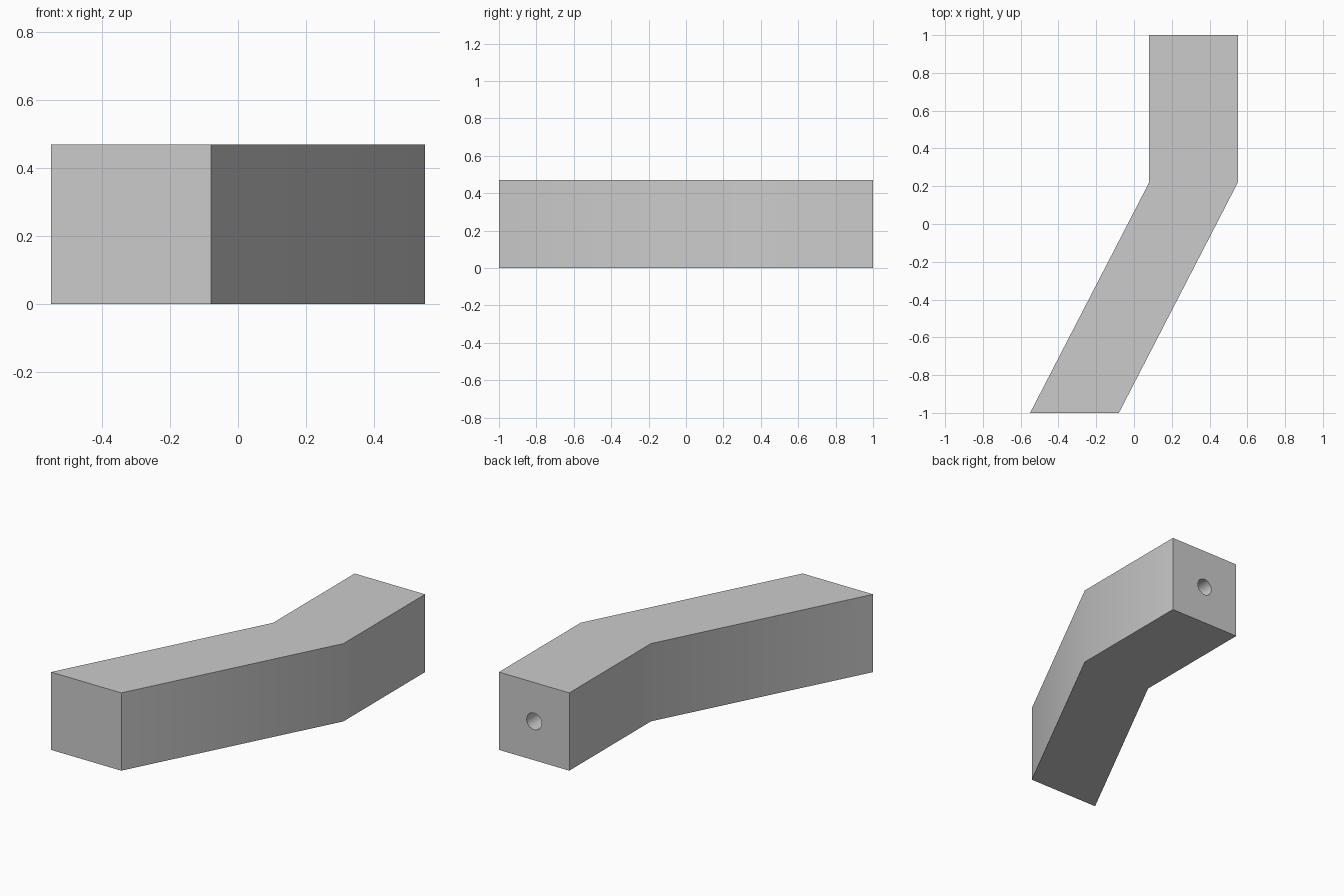
import bpy
import bmesh
import math

if "Cube" in bpy.data.objects:
    bpy.data.objects.remove(bpy.data.objects["Cube"])

H = 0.47            # bar height
HOLE_R = 0.05       # bore radius
HOLE_DEPTH = 0.3    # bore depth from the back end

grey = bpy.data.materials.new("plain_grey")
grey.diffuse_color = (0.6, 0.6, 0.6, 1)
grey.use_nodes = True
grey.node_tree.nodes["Principled BSDF"].inputs["Base Color"].default_value = grey.diffuse_color

# Bent square bar: plan outline extruded upward
outline = [(-0.55, -1), (-0.08, -1), (0.55, 0.22), (0.55, 1), (0.08, 1), (0.08, 0.22)]
bm = bmesh.new()
base = bm.faces.new([bm.verts.new((x, y, 0)) for x, y in outline])
ext = bmesh.ops.extrude_face_region(bm, geom=[base])
for v in ext["geom"]:
    if isinstance(v, bmesh.types.BMVert):
        v.co.z = H
bmesh.ops.recalc_face_normals(bm, faces=bm.faces[:])
mesh = bpy.data.meshes.new("bent_bar")
bm.to_mesh(mesh)
bm.free()
mesh.materials.append(grey)
bar = bpy.data.objects.new("bent_bar", mesh)
bpy.context.collection.objects.link(bar)

# Round bore in the back end
bpy.ops.mesh.primitive_cylinder_add(vertices=32, radius=HOLE_R, depth=2 * HOLE_DEPTH,
                                    location=(0.315, 1, H / 2), rotation=(math.pi / 2, 0, 0))
cutter = bpy.context.object
cutter.name = "bore_cutter"
cutter.hide_render = True
cutter.data.materials.append(grey)
cut = bar.modifiers.new("bore", "BOOLEAN")
cut.operation = "DIFFERENCE"
cut.solver = "EXACT"
cut.object = cutter

bpy.ops.object.select_all(action="DESELECT")
bar.select_set(True)
bpy.context.view_layer.objects.active = bar
bpy.ops.object.modifier_apply(modifier=cut.name)
bpy.data.objects.remove(cutter)

# Soft bend, crisp corners
bpy.ops.object.shade_smooth_by_angle(angle=math.radians(30))
